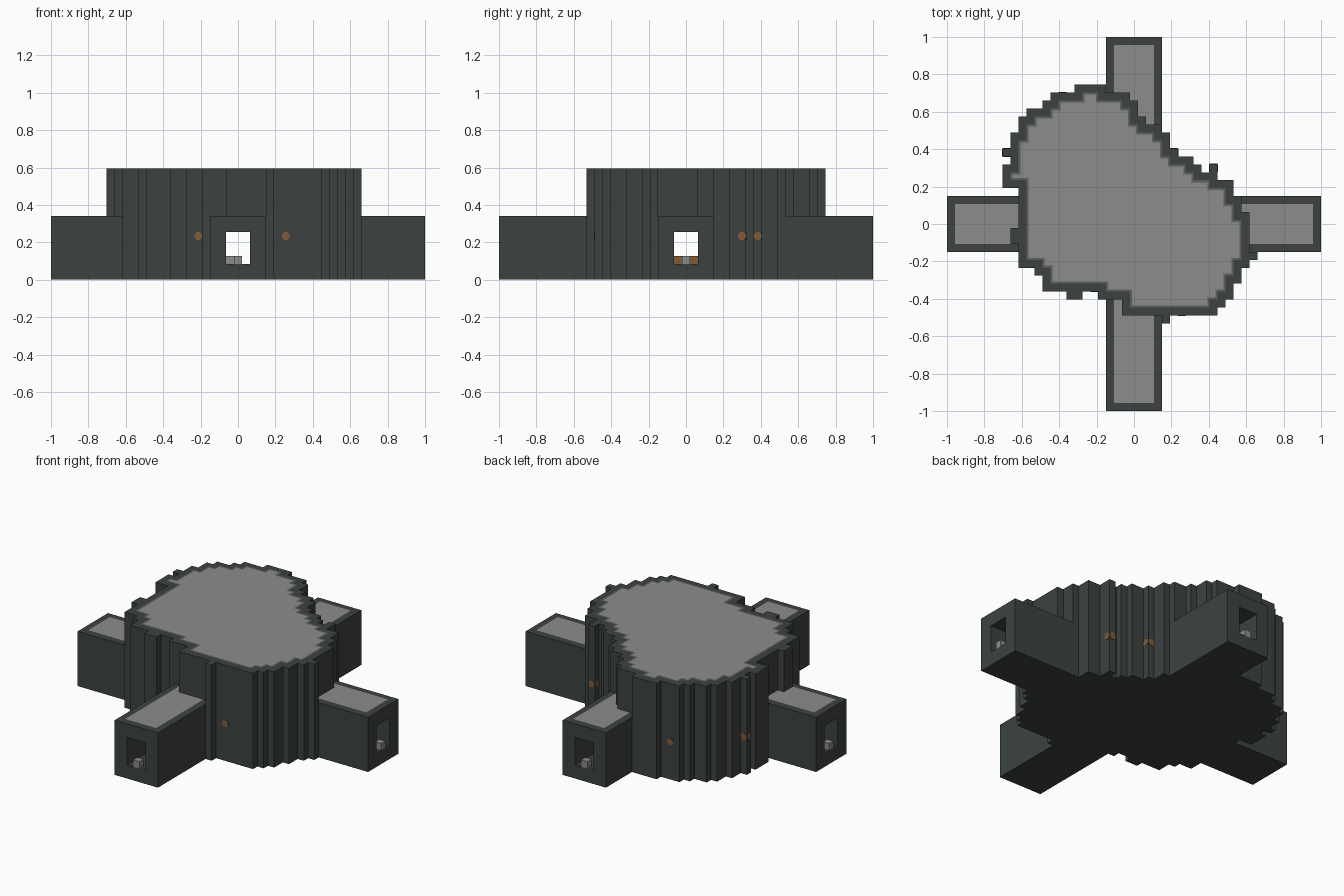
import bpy, bmesh
from math import pi
from mathutils import Matrix, Vector

cube = bpy.data.objects.get("Cube")
if cube:
    bpy.data.objects.remove(cube)

C = 2 / 47        # grid cell
END = 23          # outermost cell of each tunnel


def material(name, rgb):
    m = bpy.data.materials.new(name)
    m.use_nodes = True
    m.diffuse_color = (*rgb, 1)
    m.node_tree.nodes["Principled BSDF"].inputs["Base Color"].default_value = (*rgb, 1)
    return m


STONE = material("dark stone", (0.045, 0.055, 0.053))
ROOF = material("grey roof", (0.265, 0.265, 0.265))
EDGE = material("mid grey edge", (0.11, 0.118, 0.118))
COPPER = material("copper brown", (0.215, 0.105, 0.045))


def finish(name, bm, *mats):
    mesh = bpy.data.meshes.new(name)
    bm.to_mesh(mesh)
    bm.free()
    for m in mats:
        mesh.materials.append(m)
    ob = bpy.data.objects.new(name, mesh)
    bpy.context.collection.objects.link(ob)
    return ob


def erode(cells):
    ring = [(a, b) for a in (-1, 0, 1) for b in (-1, 0, 1)]
    return {(i, j) for i, j in cells if all((i + a, j + b) in cells for a, b in ring)}


def quad(bm, points):
    return bm.faces.new([bm.verts.new(Vector(p) * C) for p in points])


# Room outline: first and last cell of each row, from the back row to the front
left = [-7, -10, -11, -13, -14, -14, -15, -15, -16, -15, -16, -16, -16, -14,
        -14, -14, -14, -14, -15, -15, -14, -14, -14, -12, -11, -11, -4, -1, -1]
right = [-4, -1, 0, 0, 1, 3, 4, 4, 5, 7, 8, 10, 12, 12,
         13, 13, 14, 14, 14, 14, 14, 15, 14, 13, 13, 12, 12, 11, 10]
room = {(i, 17 - n) for n, (a, b) in enumerate(zip(left, right)) for i in range(a, b + 1)}
room |= {(10, 7), (-8, -9), (-7, -9), (4, -12)}      # single bumps on the wall


# Four tunnels form a cross of the given half width
def cross(half):
    span = range(-END, END + 1)
    return {(i, j) for i in span for j in span if min(abs(i), abs(j)) <= half}


arms, bore = cross(3), cross(1)
cave = erode(erode(room))
body = room | arms

# Horizontal slabs: bottom, top, solid cells
slabs = [(0, 2, body), (2, 6, body - cave - bore), (6, 8, body - cave),
         (8, 12, room - cave), (12, 14, room)]


def build_shell():
    bm = bmesh.new()
    for n, (z0, z1, cells) in enumerate(slabs):
        below = slabs[n - 1][2] if n else set()
        above = slabs[n + 1][2] if n + 1 < len(slabs) else set()
        for i, j in cells:
            x0, x1, y0, y1 = i - .5, i + .5, j - .5, j + .5
            corners = [(x0, y0), (x1, y0), (x1, y1), (x0, y1)]
            if (i, j) not in above:
                quad(bm, [(x, y, z1) for x, y in corners])
            if (i, j) not in below:
                quad(bm, [(x, y, z0) for x, y in reversed(corners)])
            for k, (a, b) in enumerate([(0, -1), (1, 0), (0, 1), (-1, 0)]):
                if (i + a, j + b) not in cells:
                    p, q = corners[k], corners[(k + 1) % 4]
                    quad(bm, [(*p, z0), (*q, z0), (*q, z1), (*p, z1)])
    bmesh.ops.remove_doubles(bm, verts=bm.verts, dist=C / 20)
    return finish("cave_walls", bm, STONE)


build_shell()


# Thin roof sheets set in from the wall edge
def roof(name, cells, z, rim):
    bm = bmesh.new()
    for i, j in cells:
        quad(bm, [(i + a, j + b, z + 0.06)
                  for a, b in [(-.5, -.5), (.5, -.5), (.5, .5), (-.5, .5)]])
    bmesh.ops.remove_doubles(bm, verts=bm.verts, dist=C / 20)
    if rim:
        ring = bmesh.ops.inset_region(bm, faces=bm.faces[:], thickness=rim,
                                      use_boundary=True, use_even_offset=True)
        for f in ring["faces"]:
            f.material_index = 1
    return finish(name, bm, ROOF, EDGE)


roof("room_roof", erode(room), 14, 0.011)
roof("tunnel_roofs", erode(arms) - room, 8, 0)


# Copper ore spots on exposed wall cells: cell, then facing directions
spots = [(-5, -8, "f"), (6, -11, "f"), (-9, 16, "b"),
         (10, 7, "lrb"), (5, 9, "lb"), (-16, 9, "rbf")]
facing = {"f": (0, -1), "b": (0, 1), "l": (1, 0), "r": (-1, 0)}
bm = bmesh.new()
for i, j, sides in spots:
    for s in sides:
        d = Vector((*facing[s], 0))
        place = Matrix.Translation((Vector((i, j, 5.5)) + d / 2) * C)
        turn = d.to_track_quat("Z", "Y").to_matrix().to_4x4()
        bmesh.ops.create_cone(bm, cap_ends=True, segments=8, radius1=C * .53,
                              radius2=C * .53, depth=0.006,
                              matrix=place @ turn @ Matrix.Rotation(pi / 8, 4, "Z"))
finish("ore_spots", bm, COPPER)


# Small blocks standing on the cave floor
def blocks(name, cells, mat):
    bm = bmesh.new()
    for i, j in cells:
        bmesh.ops.create_cube(bm, size=C, matrix=Matrix.Translation(
            Vector((i, j, 2.5)) * C))
    finish(name, bm, mat)


blocks("mouth_markers", [(0, -END), (0, END), (-END, 0), (END, 0)], ROOF)
blocks("floor_stone", [(-1, 5)], ROOF)
blocks("floor_ore", [(5, -1), (5, 1)], COPPER)
